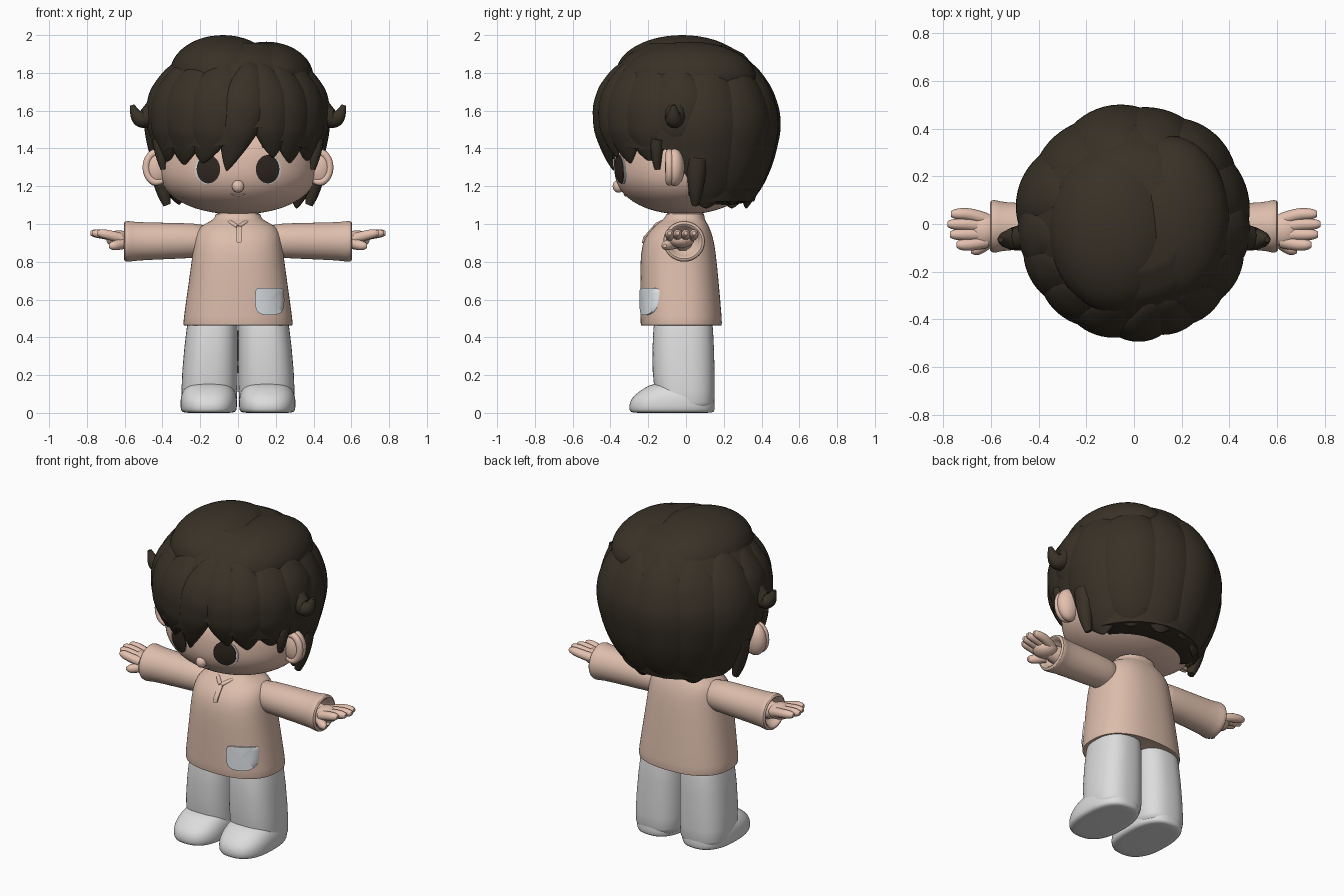
import bpy, bmesh
from math import sin, cos, pi, radians, copysign
from mathutils import Vector, Matrix

if "Cube" in bpy.data.objects:
    bpy.data.objects.remove(bpy.data.objects["Cube"])


def material(name, r, g, b):
    m = bpy.data.materials.new(name)
    m.use_nodes = True
    m.diffuse_color = (r, g, b, 1)
    m.node_tree.nodes["Principled BSDF"].inputs["Base Color"].default_value = (r, g, b, 1)
    return m


SKIN = material("skin", .78, .535, .43)
COAT = material("coat_beige", .72, .51, .41)
CLOTH = material("trouser_grey", .72, .72, .72)
POCKET = material("pocket_grey", .74, .77, .8)
HAIR = material("hair_brown", .04, .031, .02)
EYE = material("eye_brown", .03, .02, .015)
WHITE = material("eye_white", .7, .72, .74)


def finish(name, bm, mat, subsurf=0, fix=True):
    if fix:
        bmesh.ops.recalc_face_normals(bm, faces=bm.faces)
    me = bpy.data.meshes.new(name)
    bm.to_mesh(me)
    bm.free()
    me.shade_smooth()
    me.set_sharp_from_angle(angle=radians(60))
    me.materials.append(mat)
    ob = bpy.data.objects.new(name, me)
    bpy.context.collection.objects.link(ob)
    if subsurf:
        mod = ob.modifiers.new("smooth", "SUBSURF")
        mod.levels = mod.render_levels = subsurf


def skin_rows(name, rows, mat, subsurf=0):
    """Closed rings joined by quads, ends capped."""
    bm = bmesh.new()
    rings = [[bm.verts.new(p) for p in row] for row in rows]
    n = len(rings[0])
    for a, b in zip(rings, rings[1:]):
        for i in range(n):
            bm.faces.new((a[i], a[(i + 1) % n], b[(i + 1) % n], b[i]))
    bm.faces.new(rings[0])
    bm.faces.new(rings[-1])
    finish(name, bm, mat, subsurf)


def spow(v, p):
    return copysign(abs(v) ** (2 / p), v)


def loft(name, rings, mat, axis="Z", power=2.4, flip=1, n=40):
    """Superellipse rings (position, centre a, centre b, radius a, radius b)."""
    rows = []
    for t, ca, cb, ra, rb in rings:
        row = []
        for i in range(n):
            k = 2 * pi * i / n
            a, b = ca + ra * spow(cos(k), power), cb + rb * spow(sin(k), power)
            p = (a, b, t) if axis == "Z" else (t, a, b)
            row.append(Vector((p[0] * flip, p[1], p[2])))
        rows.append(row)
    skin_rows(name, rows, mat, 1)


def blob(name, centre, radii, mat):
    bm = bmesh.new()
    m = Matrix.Translation(centre) @ Matrix.Diagonal((*radii, 1))
    bmesh.ops.create_uvsphere(bm, u_segments=40, v_segments=24, radius=1, matrix=m)
    finish(name, bm, mat)


def tube(name, pts, radii, mat, flip=1):
    cu = bpy.data.curves.new(name, "CURVE")
    cu.dimensions, cu.bevel_depth, cu.bevel_resolution = "3D", 1, 3
    cu.use_fill_caps = True
    sp = cu.splines.new("NURBS")
    sp.points.add(len(pts) - 1)
    for p, co, r in zip(sp.points, pts, radii):
        p.co, p.radius = (co[0] * flip, co[1], co[2], 1), r
    sp.use_endpoint_u, sp.order_u, sp.resolution_u = True, 3, 6
    cu.materials.append(mat)
    bpy.context.collection.objects.link(bpy.data.objects.new(name, cu))


def plate(name, x, z, rx, rz, surface, mat, lift, top=2, bottom=2, tilt=0):
    """Thin patch that follows a front surface y(x, z)."""
    bm = bmesh.new()
    rings, n = [], 32
    for r, d in ((1, -.004), (1, lift), (.7, lift), (.35, lift), (.05, lift)):
        ring = []
        for i in range(n):
            k = 2 * pi * i / n
            p = top if sin(k) > 0 else bottom
            u, v = rx * r * spow(cos(k), p), rz * r * spow(sin(k), p)
            px, pz = x + u, z + v + u * tilt
            ring.append(bm.verts.new((px, surface(px, pz) - d, pz)))
        rings.append(ring)
    for a, b in zip(rings, rings[1:]):
        for i in range(n):
            j = (i + 1) % n
            bm.faces.new((a[i], a[j], b[j], b[i]))
    bm.faces.new(rings[-1])
    finish(name, bm, mat, fix=False)


def interp(table, v):
    for (a, fa), (b, fb) in zip(table, table[1:]):
        if v <= b:
            return fa + (fb - fa) * max(0, (v - a) / (b - a))
    return table[-1][1]


# Head and face, fuller at cheeks and chin than an ellipsoid
HEAD_C, HEAD_R, FULL = Vector((0, -.01, 1.32)), Vector((.422, .372, .27)), 2.6


def face_y(x, z):
    q = 1 - (x / HEAD_R.x) ** 2 - abs((z - HEAD_C.z) / HEAD_R.z) ** FULL
    return HEAD_C.y - HEAD_R.y * max(q, 0) ** .5


head = []
for i in range(1, 28):
    s = -cos(pi * i / 28)
    f = (1 - abs(s) ** FULL) ** .5
    head.append((HEAD_C.z + HEAD_R.z * s, 0, HEAD_C.y, HEAD_R.x * f, HEAD_R.y * f))
loft("head", head, SKIN, power=2, n=48)
blob("nose", (0, -.358, 1.2), (.032, .03, .034), SKIN)
tube("mouth", [(-.035, face_y(.035, 1.16), 1.16), (0, face_y(0, 1.14), 1.14), (.035, face_y(.035, 1.16), 1.16)],
     [.003, .007, .003], SKIN)
for s, side in ((1, "left"), (-1, "right")):
    plate(side + "_eye_white", s * .162, 1.288, .067, .077, face_y, WHITE, .003)
    plate(side + "_eye", s * .157, 1.29, .062, .075, face_y, EYE, .006)
    plate(side + "_brow", s * .17, 1.405, .045, .011, face_y, EYE, .006, tilt=-s * .1)
    blob(side + "_ear", (s * .43, -.06, 1.3), (.072, .052, .1), SKIN)
    rim = [(.428 + .06 * sin(k * pi / 6), -.088, 1.3 + .082 * cos(k * pi / 6)) for k in range(-1, 8)]
    tube(side + "_ear_rim", rim, [.012] + [.02] * 7 + [.012], SKIN, s)

# Hair volume: outer radius by height, hem height by angle from the front
SHAPE = [(1.1, .37), (1.2, .41), (1.35, .462), (1.5, .498), (1.6, .494), (1.7, .468),
         (1.8, .41), (1.9, .32), (1.96, .2), (1.985, .02)]
HEM = [(-180, 1.12), (-110, 1.12), (-97, 1.18), (-88, 1.39), (-20, 1.41), (2, 1.42), (8, 1.51),
       (15, 1.51), (25, 1.45), (50, 1.4), (88, 1.39), (97, 1.18), (110, 1.12), (180, 1.12)]


def hair_point(deg, z, scale):
    a, r = radians(deg), interp(SHAPE, z) * scale
    return Vector((r * sin(a), -r * cos(a), z))


cap, segs = [], 72
for t in [.12 + .88 * i / 18 for i in range(19)] + [None]:
    row = []
    for i in range(segs):
        deg = 360 * i / segs - 180
        hem = interp(HEM, deg)
        if t is None:
            row.append(hair_point(deg, hem - .03, .45) if abs(deg) > 97 else hair_point(deg, hem + .02, .5))
        else:
            row.append(hair_point(deg, 1.975 - (1.975 - hem) * t ** 1.6, .955))
    cap.append(row)
skin_rows("hair_cap", cap, HAIR)
blob("hair_crown_right", (-.08, -.02, 1.8), (.28, .35, .2), HAIR)
blob("hair_crown_left", (.15, .02, 1.775), (.25, .35, .19), HAIR)


def lock(name, deg0, z0, deg1, z1, width, depth=.06, blunt=4):
    """Rounded clump that wraps the hair volume."""
    steps, rows = 18, []
    path = [hair_point(deg0 + (deg1 - deg0) * i / steps, z0 + (z1 - z0) * i / steps, .885)
            for i in range(steps + 1)]
    for i, p in enumerate(path):
        t = .01 + .98 * i / steps
        tangent = (path[min(i + 1, steps)] - path[max(i - 1, 0)]).normalized()
        out = Vector((p.x, p.y, 0)).normalized()
        across = out.cross(tangent).normalized()
        out = tangent.cross(across)
        f = min(1, (t * 2.5) ** .5) * (1 - t ** blunt)
        row = []
        for k in range(20):
            w = width * f * cos(pi * k / 10)
            row.append(p + across * w + out * (depth * f * sin(pi * k / 10) - w * w))
        rows.append(row)
    skin_rows(name, rows, HAIR, 1)


FRINGE = [(14, 1.86, -9, 1.28, .15, .07, 2.5), (-10, 1.86, -28, 1.32, .17), (-34, 1.86, -46, 1.31, .18),
          (-58, 1.85, -67, 1.31, .18), (-82, 1.85, -84, 1.38, .17), (9, 1.84, 1, 1.4, .1),
          (20, 1.86, 27, 1.35, .14), (36, 1.86, 43, 1.32, .16), (58, 1.85, 64, 1.32, .18),
          (82, 1.85, 84, 1.38, .17)]
for i, spec in enumerate(FRINGE):
    lock(f"hair_fringe_{i + 1}", *spec)
for i in range(6):
    deg = 109 + i * 142 / 5
    lock(f"hair_back_{i + 1}", deg, 1.88, deg, 1.08 + .02 * (i % 2), .21, .06 + .012 * (i % 2), 7)
for s, side in ((1, "left"), (-1, "right")):
    tube(side + "_hair_curl", [(.42, -.05, 1.63), (.48, -.06, 1.55), (.54, -.065, 1.56), (.56, -.065, 1.63)],
         [.06, .055, .04, .012], HAIR, s)
    tube(side + "_sideburn", [(.42, -.15, 1.45), (.41, -.16, 1.37), (.395, -.15, 1.29)],
         [.035, .035, .015], HAIR, s)
    tube(side + "_nape_wisp", [(.41, .06, 1.35), (.41, .05, 1.2), (.375, .05, 1.1)],
         [.06, .05, .02], HAIR, s)

# Coat with collar, placket and pocket
BODY = [(.48, 0, -.02, .22, .16), (.465, 0, -.025, .275, .205), (.46, 0, -.025, .29, .215),
        (.48, 0, -.025, .292, .217), (.7, 0, -.035, .26, .208), (.85, 0, -.042, .24, .2),
        (.93, 0, -.038, .23, .182), (.985, 0, -.025, .21, .148), (1.015, 0, -.015, .145, .12),
        (1.03, 0, -.008, .123, .105), (1.055, 0, -.003, .12, .102), (1.06, 0, -.003, .1, .085)]
loft("coat_body", BODY, COAT)
loft("neck", [(1, 0, 0, .1, .09), (1.05, 0, 0, .1, .09), (1.15, 0, 0, .11, .1)], SKIN, power=2)


def coat_y(x, z):
    cy, rx, ry = (interp([(r[0], r[k]) for r in BODY[2:]], z) for k in (2, 3, 4))
    return cy - ry * max(0, 1 - abs(x / rx) ** 2.4) ** (1 / 2.4)


plate("pocket", .168, .59, .077, .072, coat_y, POCKET, .0095, 7, 3)
plate("placket", .005, .945, .014, .045, coat_y, COAT, .006, 5, 5)
for s, side in ((1, "left"), (-1, "right")):
    tube(side + "_collar_flap", [(.004, -.168, .985), (.03, -.145, 1.002), (.055, -.115, 1.015)], [.01, .016, .008], COAT, s)
    # Sleeve with rolled cuff
    loft(side + "_sleeve", [(.14, -.01, .91, .08, .08), (.22, -.01, .912, .092, .092),
                            (.4, -.01, .91, .096, .097), (.55, -.01, .908, .1, .102),
                            (.575, -.01, .908, .111, .109), (.6, -.01, .908, .111, .108),
                            (.607, -.01, .908, .095, .092), (.595, -.01, .908, .082, .078),
                            (.55, -.01, .908, .07, .065)], COAT, "X", 2, s)
    # Hand
    blob(side + "_palm", (s * .63, -.025, .92), (.068, .07, .046), SKIN)
    tube(side + "_wrist", [(.52, -.015, .91), (.57, -.02, .912), (.62, -.02, .918)], [.06, .055, .04], SKIN, s)
    for j, tip in enumerate((.768, .782, .772, .745)):
        y = .042 - j * .043
        tube(f"{side}_finger_{j + 1}", [(.62, y * .7 - .012, .925), (.68, y, .942), (tip - .012, y, .952), (tip, y, .952)],
             [.028, .027, .023, .011], SKIN, s)
    tube(side + "_thumb", [(.6, -.06, .9), (.645, -.1, .887), (.672, -.112, .884), (.684, -.112, .884)],
         [.032, .028, .022, .01], SKIN, s)
    # Trouser leg and shoe
    loft(side + "_trouser_leg", [(.015, .153, 0, .13, .14), (.03, .153, 0, .148, .153), (.2, .15, -.015, .15, .168),
                                 (.48, .135, -.015, .136, .16), (.56, .13, -.015, .12, .14)], CLOTH, "Z", 2.5, s)
    loft(side + "_shoe", [(0, .155, -.07, .08, .15), (0, .155, -.073, .135, .218), (.012, .155, -.074, .149, .227),
                          (.06, .155, -.075, .151, .227), (.1, .155, -.062, .145, .205), (.135, .153, -.045, .128, .172),
                          (.155, .152, -.03, .105, .145), (.16, .15, -.02, .06, .08)], CLOTH, "Z", 2.5, s)
